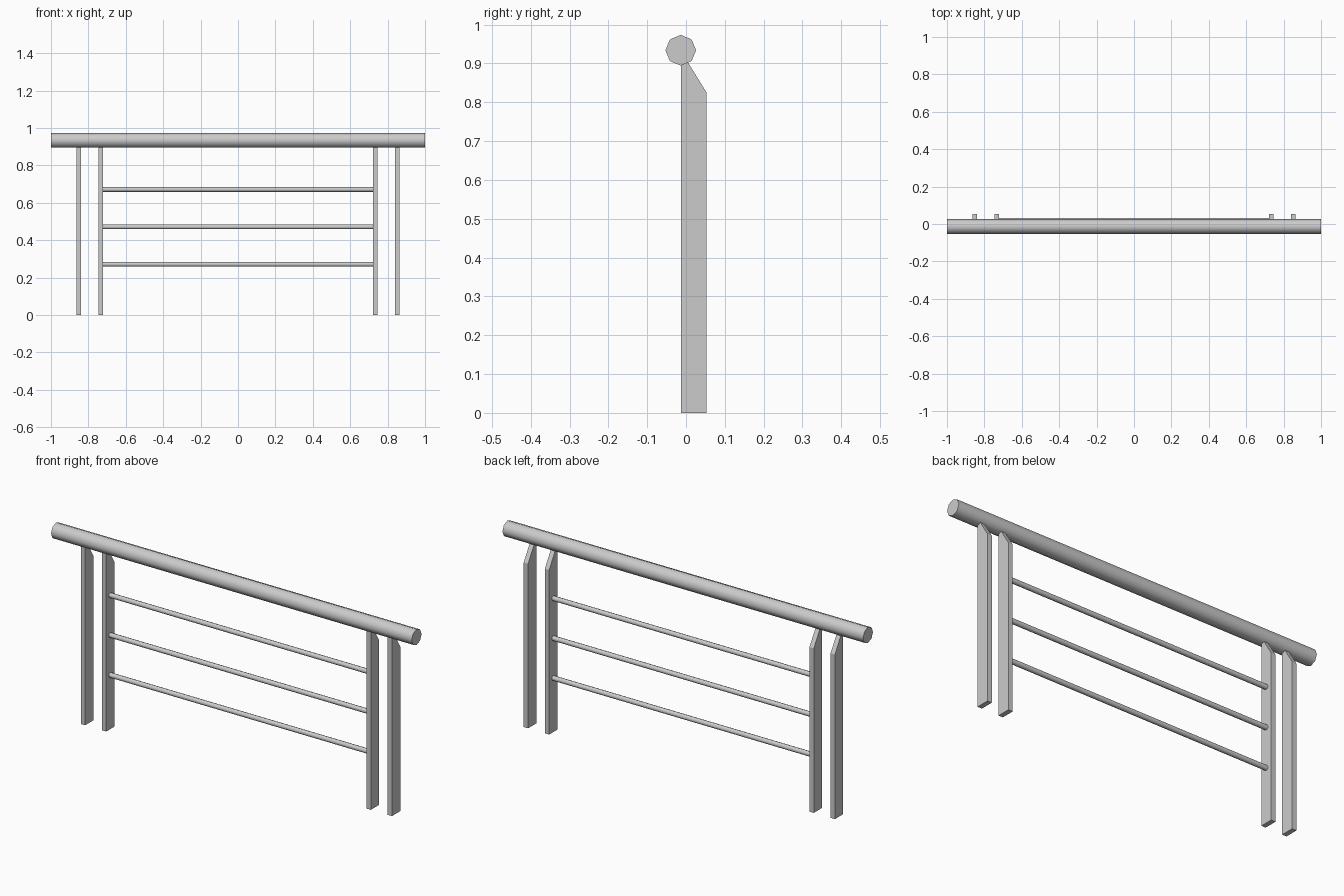
import bpy, bmesh
from math import radians

if "Cube" in bpy.data.objects:
    bpy.data.objects.remove(bpy.data.objects["Cube"])


def bar(name, length, radius, y, z):
    """Smooth eight-sided bar lying along x."""
    bpy.ops.mesh.primitive_cylinder_add(vertices=8, radius=radius, depth=length,
                                        location=(0, y, z), rotation=(0, radians(90), 0))
    ob = bpy.context.object
    ob.name = name
    bpy.ops.object.shade_smooth_by_angle(angle=radians(60))
    return ob


def post(name, x0, x1):
    """Flat post with a slanted top, extruded from its side profile."""
    profile = [(-0.013, 0), (0.053, 0), (0.053, 0.825), (0.005, 0.903), (-0.013, 0.903)]
    bm = bmesh.new()
    face = bm.faces.new([bm.verts.new((x0, y, z)) for y, z in profile])
    ext = bmesh.ops.extrude_face_region(bm, geom=[face], use_keep_orig=True)
    new_verts = [g for g in ext["geom"] if isinstance(g, bmesh.types.BMVert)]
    bmesh.ops.translate(bm, verts=new_verts, vec=(x1 - x0, 0, 0))
    bmesh.ops.recalc_face_normals(bm, faces=bm.faces)
    mesh = bpy.data.meshes.new(name)
    bm.to_mesh(mesh)
    bm.free()
    ob = bpy.data.objects.new(name, mesh)
    bpy.context.collection.objects.link(ob)
    return ob


# Handrail
bar("handrail", 2.0, 0.0395, -0.0135, 0.934)

# Horizontal infill bars between the inner posts
for i, z in enumerate((0.271, 0.471, 0.671)):
    bar(f"infill_bar_{i + 1}", 1.446, 0.0125, 0.02, z)

# Paired posts at each end
for side, s in (("left", -1), ("right", 1)):
    post(f"inner_post_{side}", s * 0.722, s * 0.746)
    post(f"outer_post_{side}", s * 0.839, s * 0.863)
